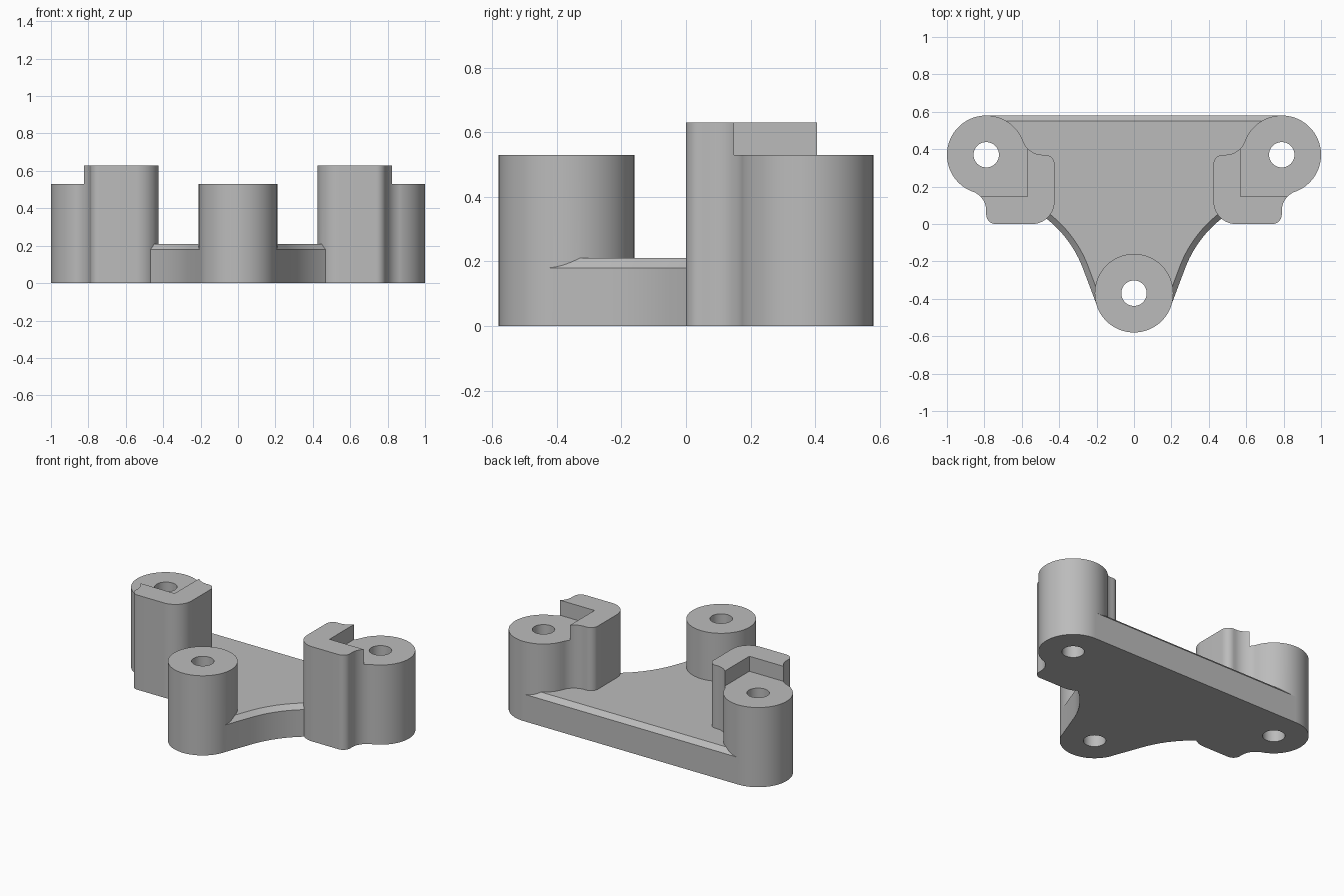
import bpy, bmesh
from math import sin, cos, radians

cube = bpy.data.objects.get("Cube")
if cube:
    bpy.data.objects.remove(cube, do_unlink=True)

POST_R, HOLE_R, POST_H, ARM_H = 0.21, 0.068, 0.53, 0.63
PLATE_H, CHAMFER = 0.21, 0.03
POSTS = [(-0.79, 0.37), (0.79, 0.37), (0, -0.37)]

grey = bpy.data.materials.new("plain grey")
grey.use_nodes = True
grey.diffuse_color = (0.5, 0.5, 0.5, 1)
grey.node_tree.nodes["Principled BSDF"].inputs["Base Color"].default_value = (0.5, 0.5, 0.5, 1)


def arc(cx, cy, r, a0, a1, n):
    """Points along an arc, both ends included."""
    angles = [radians(a0 + (a1 - a0) * i / n) for i in range(n + 1)]
    return [(cx + r * cos(a), cy + r * sin(a)) for a in angles]


def circle(cx, cy, r, n=96):
    return arc(cx, cy, r, 0, 360, n)[:-1]


def prism(name, points, z0, z1, chamfer=0):
    """Extrude an outline upward, with an optional chamfer round the top."""
    bm = bmesh.new()
    base = bm.faces.new([bm.verts.new((x, y, z0)) for x, y in points])
    made = bmesh.ops.extrude_face_region(bm, geom=[base], use_keep_orig=True)["geom"]
    top = next(g for g in made if isinstance(g, bmesh.types.BMFace))
    for v in top.verts:
        v.co.z = z1 - chamfer
    bmesh.ops.recalc_face_normals(bm, faces=bm.faces[:])
    if chamfer:
        bmesh.ops.inset_region(bm, faces=[top], thickness=chamfer,
                               use_even_offset=True, use_boundary=True)
        for v in top.verts:
            v.co.z = z1
        bmesh.ops.recalc_face_normals(bm, faces=bm.faces[:])
    mesh = bpy.data.meshes.new(name)
    bm.to_mesh(mesh)
    bm.free()
    mesh.materials.append(grey)
    obj = bpy.data.objects.new(name, mesh)
    bpy.context.collection.objects.link(obj)
    return obj


def combine(target, other, operation):
    """Apply a boolean and discard the second solid."""
    mod = target.modifiers.new(operation.lower(), 'BOOLEAN')
    mod.operation, mod.object, mod.solver = operation, other, 'EXACT'
    bpy.context.view_layer.objects.active = target
    bpy.ops.object.modifier_apply(modifier=mod.name)
    bpy.data.objects.remove(other, do_unlink=True)


# Base plate: straight back, sides sweeping in to the front post
half = [(0, -0.5), (0.197, -0.44)] + arc(0.85, -0.456, 0.617, 160, 110, 24)
half += [(0.79, 0.37), (0.79, 0.58)]
outline = half + [(-x, y) for x, y in reversed(half[1:])]
bracket = prism("mounting_bracket", outline, 0, PLATE_H, CHAMFER)

# Front post
combine(bracket, prism("front_post", circle(*POSTS[2], POST_R), 0, POST_H), 'UNION')

# Rear posts, each blended into a taller rounded corner block
arm = (arc(-0.79, 0.37, POST_R, 22, 248, 64)
       + arc(-0.9, 0.07, 0.11, 70, 0, 16)
       + arc(-0.74, 0.05, 0.05, 180, 270, 12)
       + arc(-0.545, 0.12, 0.12, 270, 360, 18)
       + arc(-0.475, 0.32, 0.05, 0, 90, 12)
       + arc(-0.489, 0.48, 0.11, 270, 200, 16))
pocket = [(-1.1, 0.148), (-0.57, 0.148), (-0.57, 0.7), (-1.1, 0.7)]
for side in (1, -1):
    post = prism("rear_post", [(x * side, y) for x, y in arm], 0, ARM_H)
    # Pocket that lowers the round part and leaves an L-shaped lip
    cutter = prism("pocket_cutter", [(x * side, y) for x, y in pocket], POST_H, 0.8)
    combine(post, cutter, 'DIFFERENCE')
    combine(bracket, post, 'UNION')

# Bolt holes right through each post
for x, y in POSTS:
    combine(bracket, prism("hole_cutter", circle(x, y, HOLE_R, 48), -0.1, 0.8), 'DIFFERENCE')

# Smooth round walls, crisp edges
bpy.ops.object.select_all(action='DESELECT')
bracket.select_set(True)
bpy.context.view_layer.objects.active = bracket
bpy.ops.object.shade_smooth_by_angle(angle=radians(25))
